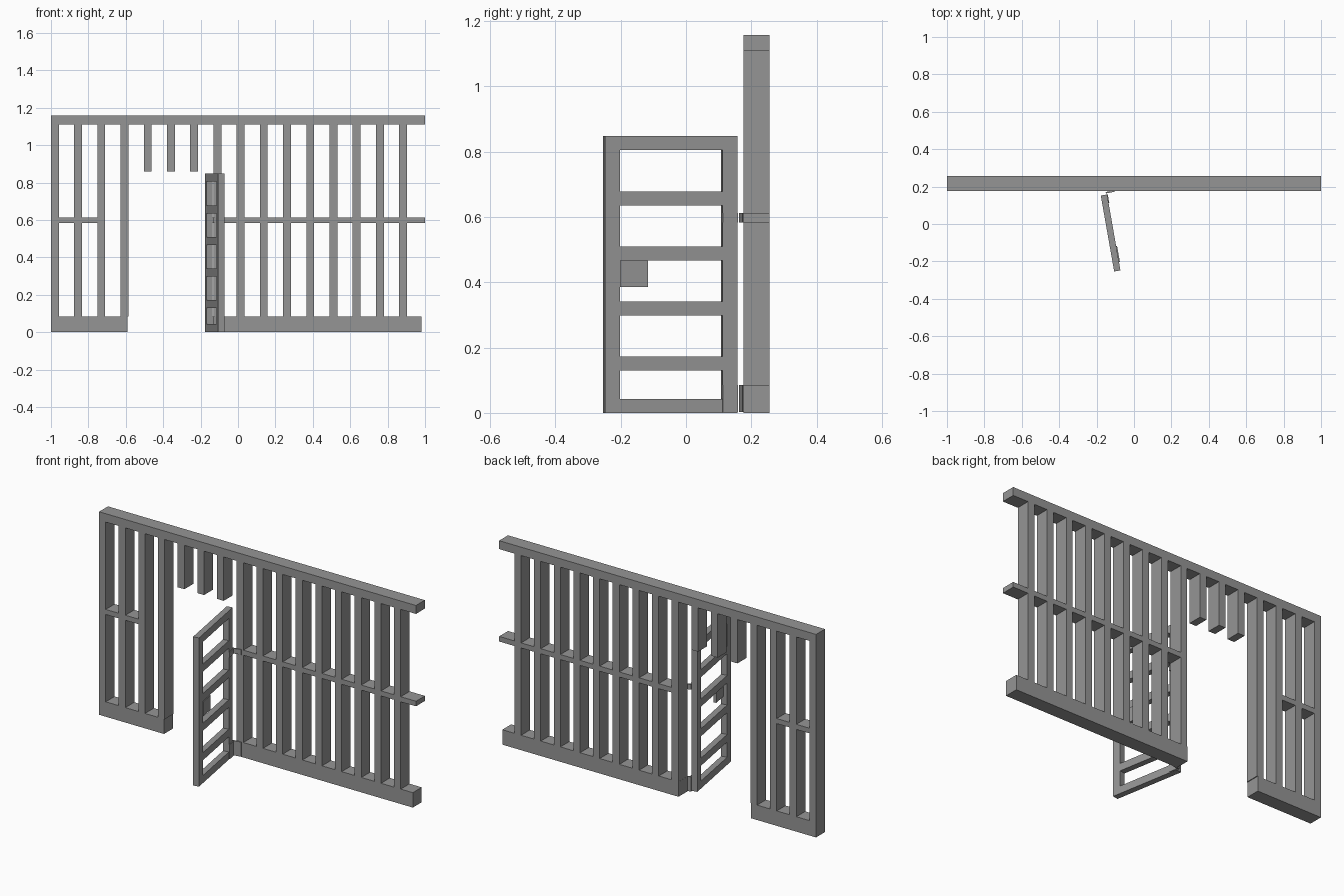
import bpy
from math import radians
from mathutils import Matrix

cube = bpy.data.objects.get("Cube")
if cube:
    bpy.data.objects.remove(cube, do_unlink=True)

# Single painted-metal colour
grey = bpy.data.materials.new("fence_grey")
grey.use_nodes = True
colour = (0.30, 0.30, 0.30, 1)
grey.diffuse_color = colour
grey.node_tree.nodes["Principled BSDF"].inputs["Base Color"].default_value = colour


def box(name, xs, ys, zs, frame=Matrix()):
    """Box between the given limits, placed in a local frame."""
    corners = [(x, y, z) for x in xs for y in ys for z in zs]
    faces = [(0, 1, 3, 2), (4, 6, 7, 5), (0, 4, 5, 1),
             (2, 3, 7, 6), (0, 2, 6, 4), (1, 5, 7, 3)]
    mesh = bpy.data.meshes.new(name)
    mesh.from_pydata(corners, [], faces)
    mesh.materials.append(grey)
    obj = bpy.data.objects.new(name, mesh)
    obj.matrix_world = frame
    bpy.context.collection.objects.link(obj)
    return obj


# Fence rails
DEPTH = (0.176, 0.256)
BASE_TOP, TOP_UNDER, TOP = 0.085, 1.11, 1.158
box("top_rail", (-1, 1), DEPTH, (TOP_UNDER, TOP))
box("right_base_rail", (-1, -0.59), DEPTH, (0, BASE_TOP))
box("left_base_rail", (-0.132, 0.98), DEPTH, (0, BASE_TOP))

# Upright bars, cut short above the gateway
PITCH, HALF = 0.1241, 0.021
centres = [-0.979 + i * PITCH for i in range(16)]
for i, x in enumerate(centres):
    over_gate = 4 <= i <= 6
    bottom = 0.86 if over_gate else BASE_TOP
    name = "short_bar" if over_gate else "upright_bar"
    box(name, (x - HALF, x + HALF), DEPTH, (bottom, TOP_UNDER))

# Middle rail pieces fitted between the bars
MID = (0.583, 0.612)
for i in [0, 1] + list(range(7, 15)):
    box("middle_rail", (centres[i] + HALF, centres[i + 1] - HALF), DEPTH, MID)
box("middle_rail_end", (centres[15] + HALF, 1), DEPTH, MID)

# Open gate, swung forward; local y runs along its width
gate = Matrix.Translation((-0.125, -0.048, 0)) @ Matrix.Rotation(radians(10), 4, "Z")
L, T, STILE, H = 0.206, 0.017, 0.046, 0.848
box("gate_free_stile", (-T, T), (-L, STILE - L), (0, H), gate)
box("gate_hinge_stile", (-T, T), (L - STILE, L), (0, H), gate)
for z in (0, 0.13, 0.298, 0.467, 0.635, 0.805):
    box("gate_rail", (-T, T), (STILE - L, L - STILE), (z, z + 0.043), gate)
box("lock_plate", (T - 0.012, T + 0.005), (STILE - L, 0.132 - L), (0.385, 0.467), gate)

# Hinges: one leaf on the gate, one reaching the fence
arm = Matrix.Translation((-0.15, 0.163, 0)) @ Matrix.Rotation(radians(12), 4, "Z")
for zs in (MID, (0.002, BASE_TOP)):
    box("hinge_gate_leaf", (T, T + 0.004), (L - STILE, L), zs, gate)
    box("hinge_fence_leaf", (0, 0.05), (0, 0.008), zs, arm)
